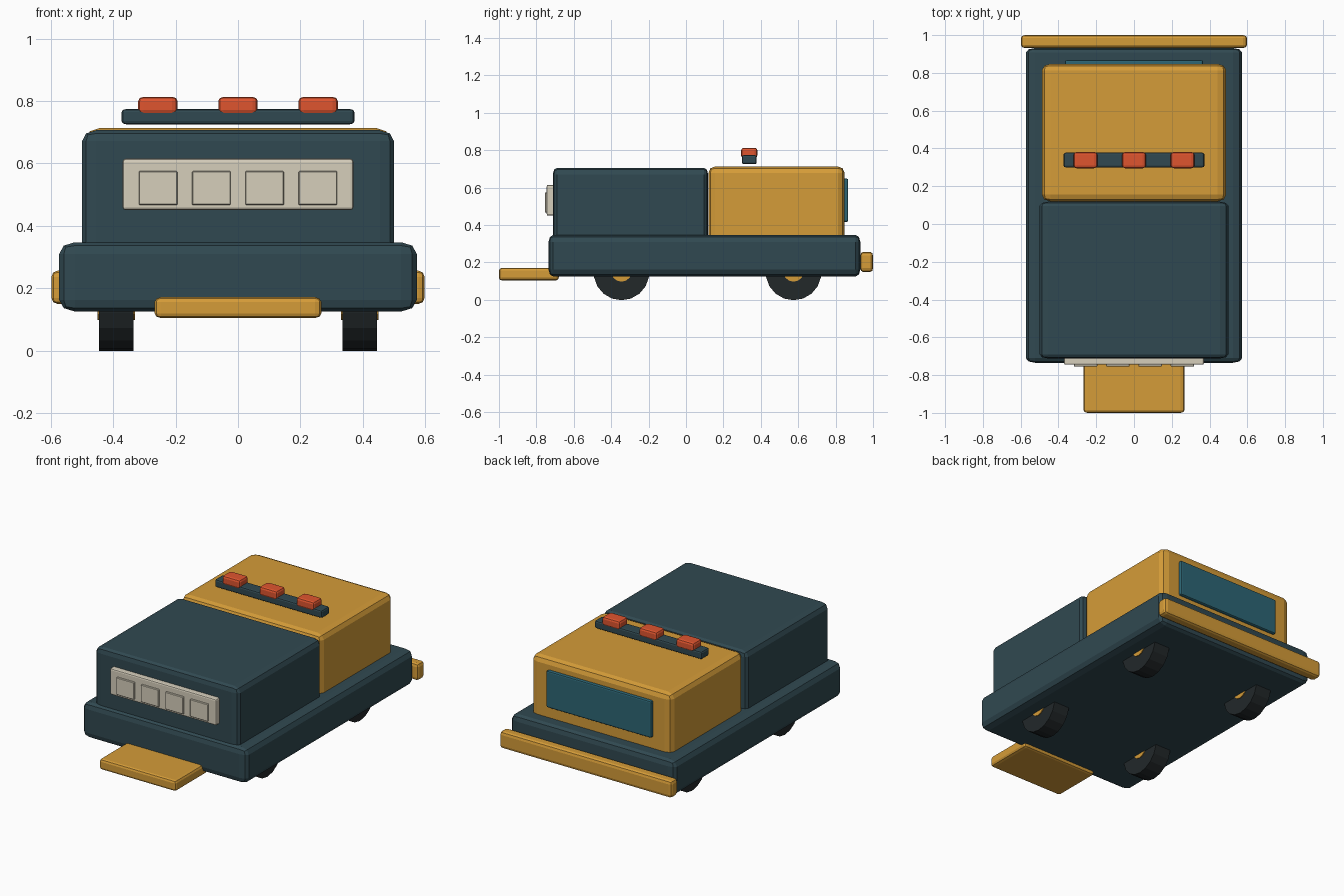
import bpy, bmesh, math
from mathutils import Matrix

if "Cube" in bpy.data.objects:
    bpy.data.objects.remove(bpy.data.objects["Cube"])


def material(name, rgb):
    m = bpy.data.materials.new(name)
    m.diffuse_color = (*rgb, 1)
    m.use_nodes = True
    m.node_tree.nodes["Principled BSDF"].inputs["Base Color"].default_value = m.diffuse_color
    return m


DARK = material("dark slate", (0.03, 0.066, 0.082))
YELLOW = material("yellow", (0.665, 0.333, 0.04))
RED = material("red", (0.74, 0.09, 0.028))
CREAM = material("cream", (0.67, 0.62, 0.5))
GLASS = material("glass teal", (0.026, 0.133, 0.178))
RUBBER = material("rubber", (0.016, 0.021, 0.023))


def finish(name, bm, mat):
    mesh = bpy.data.meshes.new(name)
    bm.to_mesh(mesh)
    bm.free()
    mesh.materials.append(mat)
    ob = bpy.data.objects.new(name, mesh)
    bpy.context.collection.objects.link(ob)
    return ob


def box(name, xs, ys, zs, bevel, mat, segments=2):
    """Bevelled box from ranges; bevel is the rounding width along x, y, z."""
    ranges = (xs, ys, zs)
    size = [(b - a) / w for (a, b), w in zip(ranges, bevel)]
    bm = bmesh.new()
    bmesh.ops.create_cube(bm, size=1)
    bmesh.ops.scale(bm, vec=size, verts=bm.verts)
    bmesh.ops.bevel(bm, geom=bm.edges[:], offset=1, offset_type='OFFSET',
                    segments=segments, profile=0.5, affect='EDGES')
    bmesh.ops.scale(bm, vec=bevel, verts=bm.verts)
    bmesh.ops.translate(bm, vec=[(a + b) / 2 for a, b in ranges], verts=bm.verts)
    return finish(name, bm, mat)


def disc(name, x, y, z, radius, width, sides, mat):
    """Cylinder lying along x."""
    bm = bmesh.new()
    bmesh.ops.create_cone(bm, cap_ends=True, segments=sides,
                          radius1=radius, radius2=radius, depth=width)
    place = Matrix.Translation((x, y, z)) @ Matrix.Rotation(math.pi / 2, 4, 'Y')
    bmesh.ops.transform(bm, matrix=place @ Matrix.Rotation(math.pi / sides, 4, 'Z'),
                        verts=bm.verts)
    return finish(name, bm, mat)


# Main body volumes
box("chassis", (-0.573, 0.573), (-0.735, 0.932), (0.125, 0.347), (0.05, 0.025, 0.037), DARK)
box("engine_hood", (-0.5, 0.5), (-0.712, 0.118), (0.3, 0.706), (0.045, 0.022, 0.035), DARK)
box("cab", (-0.488, 0.488), (0.12, 0.848), (0.3, 0.713), (0.045, 0.035, 0.035), YELLOW)

# Window panel at the back of the cab
box("cab_window", (-0.365, 0.365), (0.835, 0.867), (0.417, 0.648), (0.01, 0.006, 0.01), GLASS)

# Grille with raised plates
box("grille", (-0.37, 0.37), (-0.745, -0.705), (0.45, 0.615), (0.01, 0.007, 0.01), CREAM)
for i in range(4):
    x = -0.256 + i * 0.1707
    box(f"grille_plate_{i + 1}", (x - 0.062, x + 0.062), (-0.755, -0.74),
        (0.466, 0.575), (0.003, 0.003, 0.003), CREAM, 1)

# Front step and rear bumper
box("front_step", (-0.267, 0.267), (-1.0, -0.68), (0.104, 0.171), (0.02, 0.015, 0.015), YELLOW)
box("rear_bumper", (-0.598, 0.598), (0.932, 1.0), (0.149, 0.256), (0.02, 0.015, 0.02), YELLOW)

# Roof light bar
box("light_bar", (-0.373, 0.373), (0.299, 0.378), (0.725, 0.774), (0.014, 0.01, 0.01), DARK)
for i in range(3):
    x = (i - 1) * 0.257
    box(f"roof_light_{i + 1}", (x - 0.063, x + 0.063), (0.295, 0.381),
        (0.758, 0.813), (0.017, 0.014, 0.013), RED)

# Wheels with hubs poking out on both faces
for side, sx in (("right", 1), ("left", -1)):
    for end, y in (("front", -0.345), ("rear", 0.575)):
        disc(f"{end}_{side}_wheel", sx * 0.39, y, 0.147, 0.149, 0.11, 18, RUBBER)
        disc(f"{end}_{side}_hub", sx * 0.39, y, 0.152, 0.055, 0.12, 14, YELLOW)
